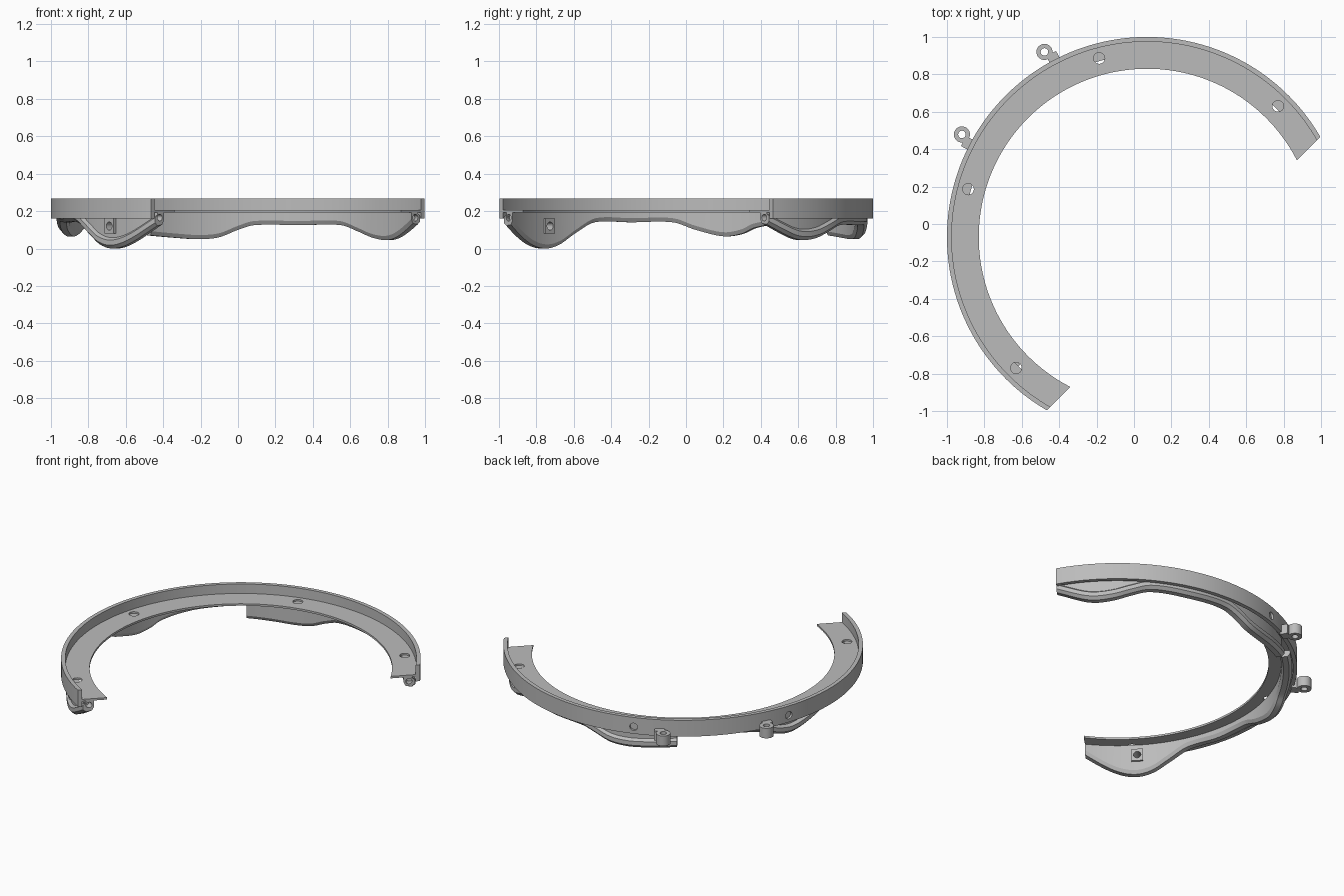
import bpy, bmesh, math
from mathutils import Matrix, Vector

if "Cube" in bpy.data.objects:
    bpy.data.objects.remove(bpy.data.objects["Cube"], do_unlink=True)

CX, CY = 0.07, -0.07      # centre of the ring
MID = 135                 # direction of the middle of the arc, degrees
CUT = -0.276              # straight cut that ends the arc

grey = bpy.data.materials.new("mid grey")
grey.use_nodes = True
grey.diffuse_color = (0.5, 0.5, 0.5, 1)
grey.node_tree.nodes["Principled BSDF"].inputs["Base Color"].default_value = (0.5, 0.5, 0.5, 1)


def polar(r, deg, z=0.0):
    a = math.radians(deg)
    return Vector((CX + r * math.cos(a), CY + r * math.sin(a), z))


def end_angle(r):
    """Angle from the middle at which radius r meets the straight cut."""
    return math.degrees(math.acos(CUT / r))


def finish(name, bm, smooth=True):
    bmesh.ops.recalc_face_normals(bm, faces=bm.faces)
    me = bpy.data.meshes.new(name)
    bm.to_mesh(me)
    bm.free()
    me.materials.append(grey)
    ob = bpy.data.objects.new(name, me)
    bpy.context.collection.objects.link(ob)
    bpy.ops.object.select_all(action='DESELECT')
    ob.select_set(True)
    bpy.context.view_layer.objects.active = ob
    if smooth:
        bpy.ops.object.shade_smooth_by_angle(angle=math.radians(30))
    return ob


def sweep(name, section, start, side, steps):
    """Sweep section(phi) from phi=start to the straight cut; start None is the other cut."""
    bm = bmesh.new()
    rings = []
    for i in range(steps + 1):
        t = i / steps
        ring = []
        for k, (r, _) in enumerate(section(0)):
            e = end_angle(r)
            s = -e if start is None else start
            phi = s + (e - s) * t
            z = section(phi)[k][1]
            ring.append(bm.verts.new(polar(r, MID + side * phi, z)))
        rings.append(ring)
    n = len(rings[0])
    for a, b in zip(rings, rings[1:]):
        for k in range(n):
            bm.faces.new((a[k], a[(k + 1) % n], b[(k + 1) % n], b[k]))
    bm.faces.new(rings[0])
    bm.faces.new(rings[-1])
    return finish(name, bm)


def add_cylinder(bm, centre, axis, radius, length, seg=24):
    rot = Vector((0, 0, 1)).rotation_difference(axis).to_matrix().to_4x4()
    bmesh.ops.create_cone(bm, cap_ends=True, segments=seg, radius1=radius, radius2=radius,
                          depth=length, matrix=Matrix.Translation(centre) @ rot)


def add_box(bm, centre, deg, size):
    m = (Matrix.Translation(centre) @ Matrix.Rotation(math.radians(deg), 4, 'Z')
         @ Matrix.Diagonal((*size, 1)))
    bmesh.ops.create_cube(bm, size=1, matrix=m)


def cut(ob, cutters):
    """Subtract cylinders (centre, axis, radius, length) from an object."""
    for c in cutters:
        bm = bmesh.new()
        add_cylinder(bm, *c)
        tool = finish("cutter", bm, False)
        tool.hide_render = True
        mod = ob.modifiers.new("hole", 'BOOLEAN')
        mod.operation, mod.solver, mod.object = 'DIFFERENCE', 'EXACT', tool
        bpy.context.view_layer.objects.active = ob
        bpy.ops.object.modifier_apply(modifier=mod.name)
        bpy.data.objects.remove(tool, do_unlink=True)


def curve_at(keys, x):
    """Smooth interpolation through (x, z) keys."""
    x = max(keys[0][0], min(keys[-1][0], x))

    def slope(j):
        a, b = keys[max(j - 1, 0)], keys[min(j + 1, len(keys) - 1)]
        return (b[1] - a[1]) / (b[0] - a[0])
    for j in range(len(keys) - 1):
        (x0, z0), (x1, z1) = keys[j], keys[j + 1]
        if x <= x1:
            h = x1 - x0
            t = (x - x0) / h
            return ((2 * t**3 - 3 * t**2 + 1) * z0 + (t**3 - 2 * t**2 + t) * h * slope(j)
                    + (3 * t**2 - 2 * t**3) * z1 + (t**3 - t**2) * h * slope(j + 1))


UP = Vector((0, 0, 1))


def radial(deg):
    return Vector((math.cos(math.radians(deg)), math.sin(math.radians(deg)), 0))


# Ring: flat shelf with an upright outer rim
RIM = [(0.90, 0.192), (0.90, 0.205), (1.045, 0.205), (1.045, 0.267),
       (1.07, 0.267), (1.07, 0.16), (1.045, 0.16), (1.045, 0.192)]
ring = sweep("ring_shelf_and_rim", lambda phi: RIM, None, 1, 128)
screw_angles = (45, 105, 165, 225)
holes = [(polar(0.99, a, 0.2), UP, 0.03, 0.05) for a in screw_angles]
holes += [(polar(1.08, a, 0.205), radial(a), 0.024, 0.05) for a in (109, 161)]
cut(ring, holes)

# Wavy skirts under the shelf, one for each half
LEFT_WAVE = [(12, 0.07), (23, 0.055), (29, 0.05), (35, 0.06), (41, 0.1), (46, 0.125),
             (60, 0.125), (74, 0.125), (80.5, 0.09), (86, 0.058), (92, 0.045), (97, 0.062), (107, 0.14)]
RIGHT_WAVE = [(-4, 0.15), (8, 0.14), (19, 0.11), (23, 0.08), (29, 0.065), (38, 0.1), (45, 0.14),
              (58, 0.14), (70, 0.14), (77, 0.08), (83, 0.02), (89, 0.0), (96, 0.03), (107, 0.135)]


def skirt_section(keys):
    def section(phi):
        b = max(0.0, curve_at(keys, phi))
        top = 0.194
        pts = [(0.975, top), (0.975, b + 0.022), (0.988, b), (1.022, b), (1.04, b + 0.018),
               (1.04, b + 0.045), (1.022, b + 0.058), (1.022, top)]
        return [(r, min(z, top)) for r, z in pts]
    return section


left_skirt = sweep("left_wavy_skirt", skirt_section(LEFT_WAVE), 12, -1, 90)
right_skirt = sweep("right_wavy_skirt", skirt_section(RIGHT_WAVE), -4, 1, 100)

# Cable openings at the outer ends of the skirts
for skirt, side in ((left_skirt, -1), (right_skirt, 1)):
    a = MID + side * end_angle(1.0)
    cut(skirt, [(polar(1.005, a, 0.165), radial(a + 90), 0.018, 0.08)])

# Square socket through the right skirt
SOCKET = 223
bm = bmesh.new()
add_box(bm, polar(1.0, SOCKET, 0.12), SOCKET, (0.075, 0.07, 0.08))
socket = finish("square_socket", bm, False)
bore = (polar(1.0, SOCKET, 0.12), radial(SOCKET), 0.022, 0.2)
cut(socket, [bore])
cut(right_skirt, [bore])

# Screw ears on the outside of the rim
for name, angle, tilt in (("left_ear", 119, -7), ("right_ear", 151, 7)):
    centre = polar(1.132, angle, 0.177)
    bm = bmesh.new()
    add_cylinder(bm, centre, UP, 0.043, 0.066, 32)
    ear = finish(name, bm)
    cut(ear, [(centre, UP, 0.02, 0.2)])
    bm = bmesh.new()
    add_box(bm, polar(1.082, angle + tilt * 0.2, 0.177), angle, (0.05, 0.06, 0.064))
    finish(name + "_tab", bm, False)
